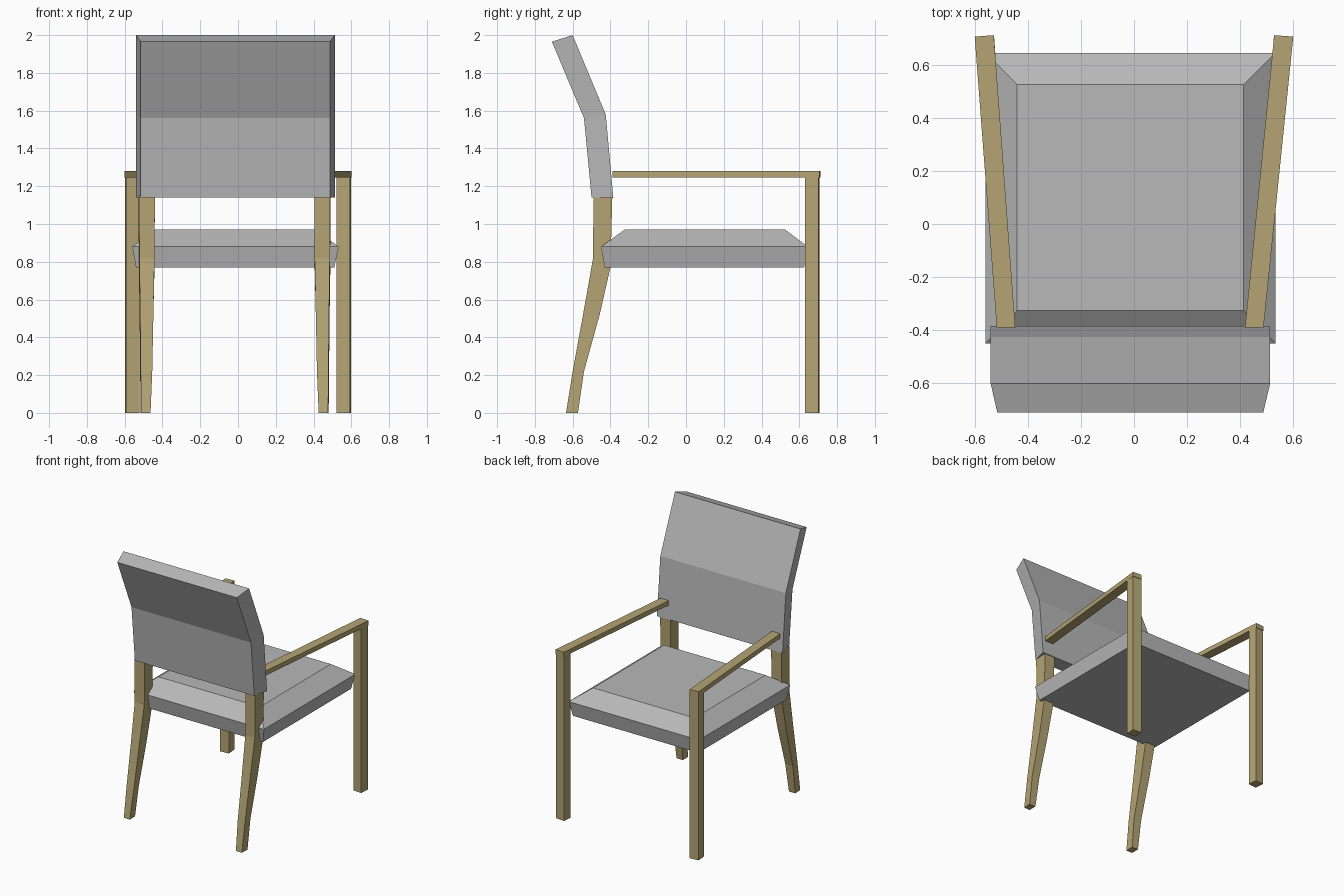
import bpy, bmesh

if "Cube" in bpy.data.objects:
    bpy.data.objects.remove(bpy.data.objects["Cube"])


def material(name, rgb):
    m = bpy.data.materials.new(name)
    m.diffuse_color = (*rgb, 1)
    m.use_nodes = True
    m.node_tree.nodes["Principled BSDF"].inputs["Base Color"].default_value = m.diffuse_color
    return m


GREY = material("grey cushion", (0.48, 0.48, 0.48))
WOOD = material("tan wood", (0.46, 0.375, 0.175))


def loft(name, rings, mat):
    """Join equal-sized rings of points into a closed, flat-faced solid."""
    bm = bmesh.new()
    loops = [[bm.verts.new(p) for p in r] for r in rings]
    n = len(loops[0])
    for a, b in zip(loops, loops[1:]):
        for i in range(n):
            j = (i + 1) % n
            bm.faces.new((a[i], a[j], b[j], b[i]))
    bm.faces.new(loops[0][::-1])
    bm.faces.new(loops[-1])
    bmesh.ops.recalc_face_normals(bm, faces=bm.faces[:])
    me = bpy.data.meshes.new(name)
    bm.to_mesh(me)
    bm.free()
    me.materials.append(mat)
    ob = bpy.data.objects.new(name, me)
    bpy.context.collection.objects.link(ob)
    return ob


def rect(x0, x1, y0, y1, z):
    return [(x0, y0, z), (x1, y0, z), (x1, y1, z), (x0, y1, z)]


# Seat cushion: tapered base, wide rim, bevelled top
loft("seat", [rect(-0.54, 0.51, -0.43, 0.625, 0.77),
              rect(-0.56, 0.533, -0.45, 0.645, 0.88),
              rect(-0.44, 0.412, -0.325, 0.525, 0.97)], GREY)

# Bent backrest: outer face slightly narrower than the inner face
# each row: outer (y, z), inner (y, z)
back = [((-0.50, 1.14), (-0.385, 1.14)),
        ((-0.54, 1.56), (-0.425, 1.58)),
        ((-0.71, 1.965), (-0.60, 2.0))]
loft("backrest", [[(-0.515, *o), (0.487, *o), (0.513, *i), (-0.54, *i)]
                  for o, i in back], GREY)

# Curved legs under the backrest: y outer, y inner, z outer, z inner, x range
rows = [(-0.635, -0.572, 0.0, 0.0, 0.445, 0.495),
        (-0.60, -0.54, 0.22, 0.22, 0.436, 0.497),
        (-0.545, -0.457, 0.52, 0.52, 0.43, 0.50),
        (-0.492, -0.40, 0.82, 0.77, 0.424, 0.504),
        (-0.49, -0.39, 1.15, 1.15, 0.422, 0.506)]
for side, s in (("left", -1), ("right", 1)):
    cx = -0.018
    loft("curved_leg_" + side,
         [[(cx + s * a, yo, zo), (cx + s * b, yo, zo),
           (cx + s * (b + 0.003), yi, zi), (cx + s * a, yi, zi)]
          for yo, yi, zo, zi, a, b in rows], WOOD)

# Straight legs and splayed armrests
for side, s, a, b in (("left", -1, 0.447, 0.517), ("right", 1, 0.418, 0.488)):
    leg = [(s * 0.522, 0.636), (s * 0.592, 0.630),
           (s * 0.597, 0.702), (s * 0.527, 0.708)]
    loft("straight_leg_" + side, [[(x, y, z) for x, y in leg]
                                  for z in (0.0, 1.25)], WOOD)
    arm = [(s * a, -0.39), (s * b, -0.39), (s * 0.60, 0.706), (s * 0.528, 0.711)]
    loft("armrest_" + side, [[(x, y, z) for x, y in arm]
                             for z in (1.245, 1.28)], WOOD)
